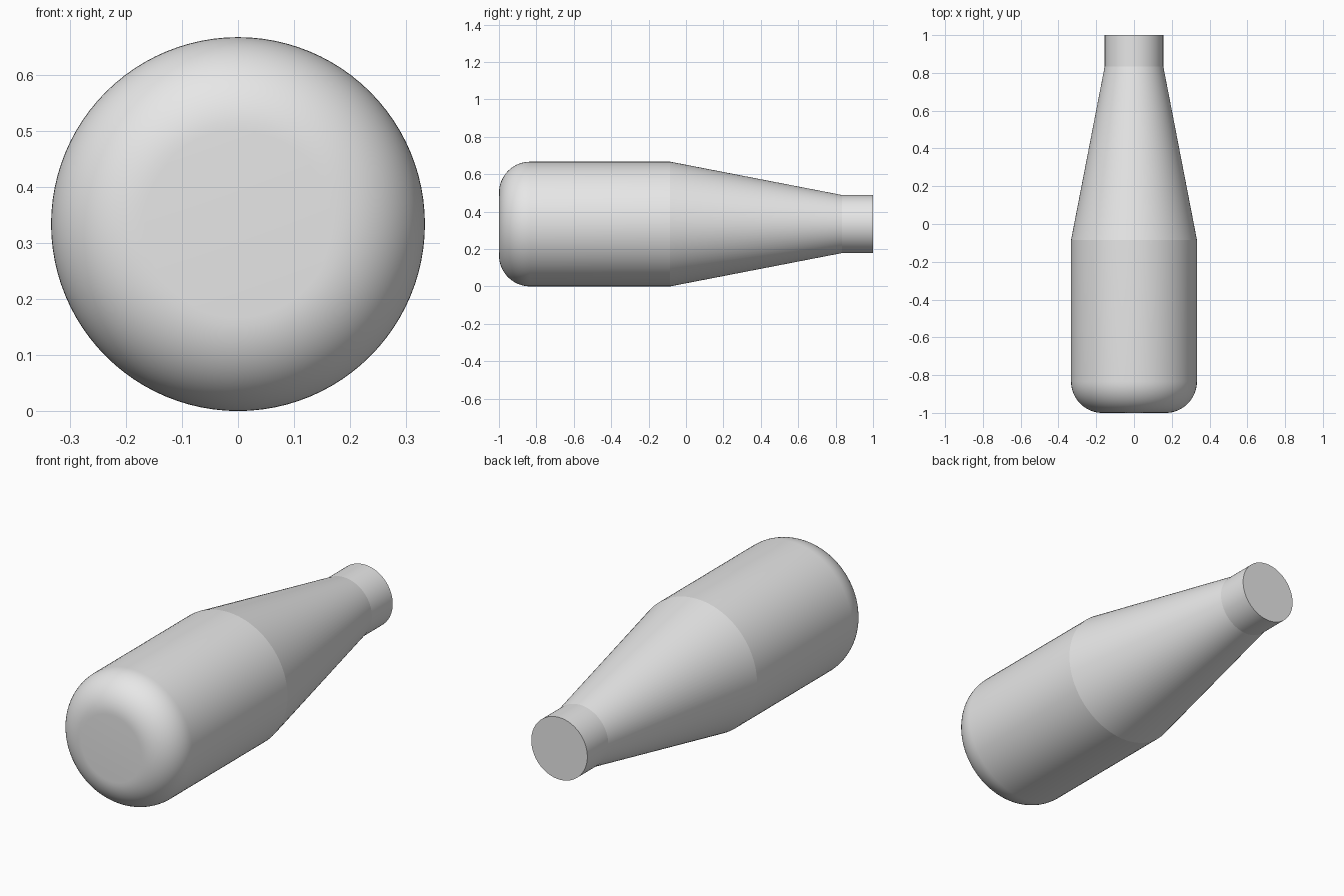
import bpy, bmesh, math

cube = bpy.data.objects.get("Cube")
if cube:
    bpy.data.objects.remove(cube, do_unlink=True)

SEGMENTS = 96
RADIUS = 1 / 3       # body radius and height of the axis
FILLET = RADIUS / 2  # rounded base
FILLET_STEPS = 16

# Grey material
grey = bpy.data.materials.new("grey")
grey.use_nodes = True
colour = (0.8, 0.8, 0.8, 1)
grey.diffuse_color = colour
grey.node_tree.nodes["Principled BSDF"].inputs["Base Color"].default_value = colour

# Profile as (y, radius): rounded base, straight body, tapered shoulder, neck
profile = []
for i in range(FILLET_STEPS + 1):
    a = math.pi / 2 * i / FILLET_STEPS
    profile.append((-1 + FILLET * (1 - math.cos(a)),
                    RADIUS - FILLET + FILLET * math.sin(a)))
profile += [(-0.085, RADIUS), (0.835, 0.155), (1, 0.155)]

# Revolve the profile around the y axis and cap both ends
bm = bmesh.new()
rings = []
for y, r in profile:
    angles = [2 * math.pi * k / SEGMENTS for k in range(SEGMENTS)]
    rings.append([bm.verts.new((r * math.cos(a), y, RADIUS + r * math.sin(a)))
                  for a in angles])
for lower, upper in zip(rings, rings[1:]):
    for k in range(SEGMENTS):
        n = (k + 1) % SEGMENTS
        bm.faces.new((lower[k], lower[n], upper[n], upper[k]))
bm.faces.new(rings[0])
bm.faces.new(rings[-1])
bmesh.ops.recalc_face_normals(bm, faces=bm.faces)

mesh = bpy.data.meshes.new("bottle")
bm.to_mesh(mesh)
bm.free()
mesh.materials.append(grey)
bottle = bpy.data.objects.new("bottle", mesh)
bpy.context.collection.objects.link(bottle)

# Smooth curves, crisp shoulder, neck and rim
bpy.ops.object.select_all(action="DESELECT")
bottle.select_set(True)
bpy.context.view_layer.objects.active = bottle
bpy.ops.object.shade_smooth_by_angle(angle=math.radians(8))
